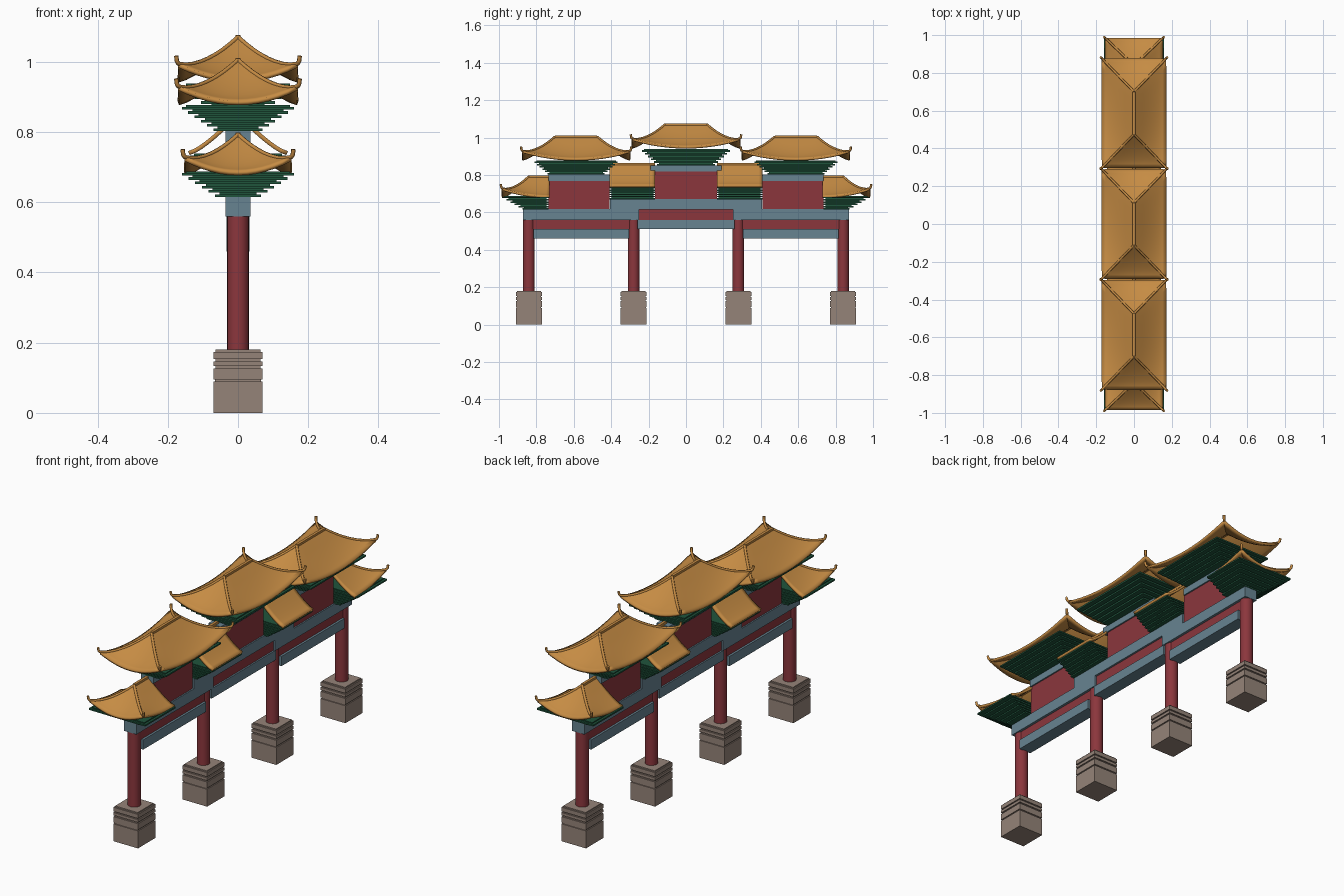
import bpy, bmesh, math

if "Cube" in bpy.data.objects:
    bpy.data.objects.remove(bpy.data.objects["Cube"])

def mat(name, c):
    m = bpy.data.materials.new(name)
    m.diffuse_color = (*c, 1)
    m.use_nodes = True
    m.node_tree.nodes["Principled BSDF"].inputs["Base Color"].default_value = m.diffuse_color
    return m

TILE = mat("amber_tile", (0.56, 0.26, 0.057))
RED = mat("dark_red", (0.26, 0.037, 0.046))
BLUE = mat("slate_blue", (0.135, 0.23, 0.285))
GREEN = mat("deep_green", (0.014, 0.09, 0.046))
STONE = mat("stone", (0.30, 0.23, 0.19))

def finish(bm, name, m):
    me = bpy.data.meshes.new(name)
    bm.to_mesh(me)
    bm.free()
    ob = bpy.data.objects.new(name, me)
    bpy.context.collection.objects.link(ob)
    me.materials.append(m)
    return ob

def boxes(name, m, items):
    """items: (half width x, y0, y1, z0, z1)"""
    bm = bmesh.new()
    for hx, y0, y1, z0, z1 in items:
        vs = bmesh.ops.create_cube(bm, size=1)["verts"]
        for v in vs:
            v.co = (v.co.x * 2 * hx, (y0 + y1) / 2 + v.co.y * abs(y1 - y0),
                    (z0 + z1) / 2 + v.co.z * (z1 - z0))
    return finish(bm, name, m)

def smooth(ob, ang=35):
    bpy.ops.object.select_all(action='DESELECT')
    ob.select_set(True)
    bpy.context.view_layer.objects.active = ob
    bpy.ops.object.shade_smooth_by_angle(angle=math.radians(ang))

def tube(name, pts, r):
    cu = bpy.data.curves.new(name, 'CURVE')
    cu.dimensions = '3D'
    cu.bevel_depth = r
    cu.bevel_resolution = 1
    cu.use_fill_caps = True
    sp = cu.splines.new('POLY')
    sp.points.add(len(pts) - 1)
    for p, q in zip(sp.points, pts):
        p.co = (*q, 1)
    cu.materials.append(TILE)
    bpy.context.collection.objects.link(bpy.data.objects.new(name, cu))

def roof(name, hx, y0, y1, r0, r1, zr, ze, lift, hip0, hip1):
    """Concave tiled roof: eave y0..y1, ridge r0..r1, hipped where flagged."""
    def height(t, c):
        return zr + (ze - zr) * (1 - (1 - t) ** 1.35) + lift * t * t * c ** 2
    N, T = 12, 8
    bm = bmesh.new()
    def patch(fn):
        g = [[bm.verts.new(fn(i / N, j / T)) for i in range(N + 1)] for j in range(T + 1)]
        for j in range(T):
            for i in range(N):
                bm.faces.new((g[j][i], g[j][i + 1], g[j + 1][i + 1], g[j + 1][i]))
    def corner(s):
        if hip0 and hip1:
            return abs(2 * s - 1)
        return s if hip1 else (1 - s if hip0 else 0)
    for sx in (-1, 1):
        patch(lambda s, t: (sx * hx * t, (r0 + (r1 - r0) * s) * (1 - t) + (y0 + (y1 - y0) * s) * t,
                            height(t, corner(s))))
    for flag, r, e in ((hip0, r0, y0), (hip1, r1, y1)):
        if not flag:
            continue
        patch(lambda s, t: ((2 * s - 1) * hx * t, r + (e - r) * t, height(t, abs(2 * s - 1))))
        # hip ridges with upturned tips
        for sx in (-1, 1):
            pts = [(sx * hx * t, r + (e - r) * t, height(t, 1) + 0.005) for t in [k / T for k in range(T + 1)]]
            d = 0.008 if e > r else -0.008
            z = height(1, 1)
            pts += [(sx * (hx + 0.004), e + d * 0.5, z + 0.012), (sx * (hx + 0.006), e + d * 0.8, z + 0.027)]
            tube(name + "_hip_ridge", pts, 0.0065)
    bmesh.ops.remove_doubles(bm, verts=bm.verts, dist=1e-5)
    bmesh.ops.dissolve_degenerate(bm, edges=bm.edges, dist=1e-5)
    bm.normal_update()
    for f in bm.faces:
        if f.normal.z < 0:
            f.normal_flip()
    ob = finish(bm, name, TILE)
    smooth(ob)
    md = ob.modifiers.new("thickness", 'SOLIDIFY')
    md.thickness = 0.012
    md.offset = 0
    boxes(name + "_ridge", TILE, [(0.007, r0, r1, zr - 0.01, zr + 0.011)])

def brackets(name, b, t, z0, z1, n=6):
    """Stepped brackets growing from b=(hx,y0,y1) to t=(hx,y0,y1)."""
    items, h = [], (z1 - z0) / n
    for i in range(n):
        k = i / (n - 1)
        hx, y0, y1 = [p + (q - p) * k for p, q in zip(b, t)]
        items.append((hx, y0, y1, z0 + i * h, z0 + (i + 0.62) * h))
        items.append((hx - 0.012, y0 + 0.01, y1 - 0.01, z0 + (i + 0.6) * h, z0 + (i + 1.02) * h))
    boxes(name, GREEN, items)

# columns on moulded stone bases
for y in (-0.84, -0.28, 0.28, 0.84):
    boxes("column_base", STONE, [(w, y - w, y + w, a, b) for w, a, b in (
        (0.07, 0, 0.089), (0.065, 0.089, 0.095), (0.07, 0.095, 0.126), (0.064, 0.126, 0.133),
        (0.07, 0.133, 0.147), (0.064, 0.147, 0.153), (0.07, 0.153, 0.174), (0.064, 0.174, 0.18))])
    bm = bmesh.new()
    bmesh.ops.create_cone(bm, segments=20, radius1=0.031, radius2=0.031, depth=0.39, cap_ends=True)
    for v in bm.verts:
        v.co.y += y
        v.co.z += 0.375
    smooth(finish(bm, "column", RED))

# centre bay beams and panels
boxes("centre_beams", BLUE, [(0.033, -0.26, 0.26, 0.51, 0.56), (0.035, -0.405, 0.405, 0.615, 0.672)])
boxes("centre_panels", RED, [(0.025, -0.25, 0.25, 0.56, 0.615), (0.028, -0.165, 0.165, 0.67, 0.82)])
boxes("centre_cap", BLUE, [(0.035, -0.19, 0.19, 0.818, 0.852)])

for s in (-1, 1):
    def span(a, b):
        return (a, b) if s > 0 else (-b, -a)
    # side bay beams and panels
    boxes("side_beams", BLUE, [(0.035, *span(0.25, 0.872), 0.56, 0.617), (0.033, *span(0.305, 0.815), 0.46, 0.51),
                               (0.035, *span(0.41, 0.735), 0.768, 0.803)])
    boxes("side_panels", RED, [(0.022, *span(0.30, 0.82), 0.51, 0.56), (0.028, *span(0.408, 0.735), 0.615, 0.77)])
    # side upper roof
    brackets("side_brackets", (0.07, *span(0.435, 0.74)), (0.16, *span(0.365, 0.81)), 0.803, 0.876)
    roof("side_roof", 0.17, *span(0.298, 0.876), *span(0.475, 0.70), 1.0, 0.882, 0.043, True, True)
    # low outer roof
    brackets("outer_brackets", (0.065, *span(0.735, 0.875)), (0.16, *span(0.735, 0.98)), 0.615, 0.688)
    roof("outer_roof", 0.152, *span(0.73, 0.984), *span(0.73, 0.84), 0.787, 0.682, 0.042, s < 0, s > 0)
    # connecting gable roof
    brackets("link_brackets", (0.055, *span(0.165, 0.408)), (0.137, *span(0.165, 0.408)), 0.67, 0.738)
    roof("link_roof", 0.14, *span(0.165, 0.408), *span(0.165, 0.408), 0.853, 0.74, 0, False, False)

# centre upper roof
brackets("centre_brackets", (0.07, -0.155, 0.155), (0.16, -0.235, 0.235), 0.85, 0.938)
roof("centre_roof", 0.17, -0.289, 0.289, -0.112, 0.112, 1.065, 0.947, 0.043, True, True)
